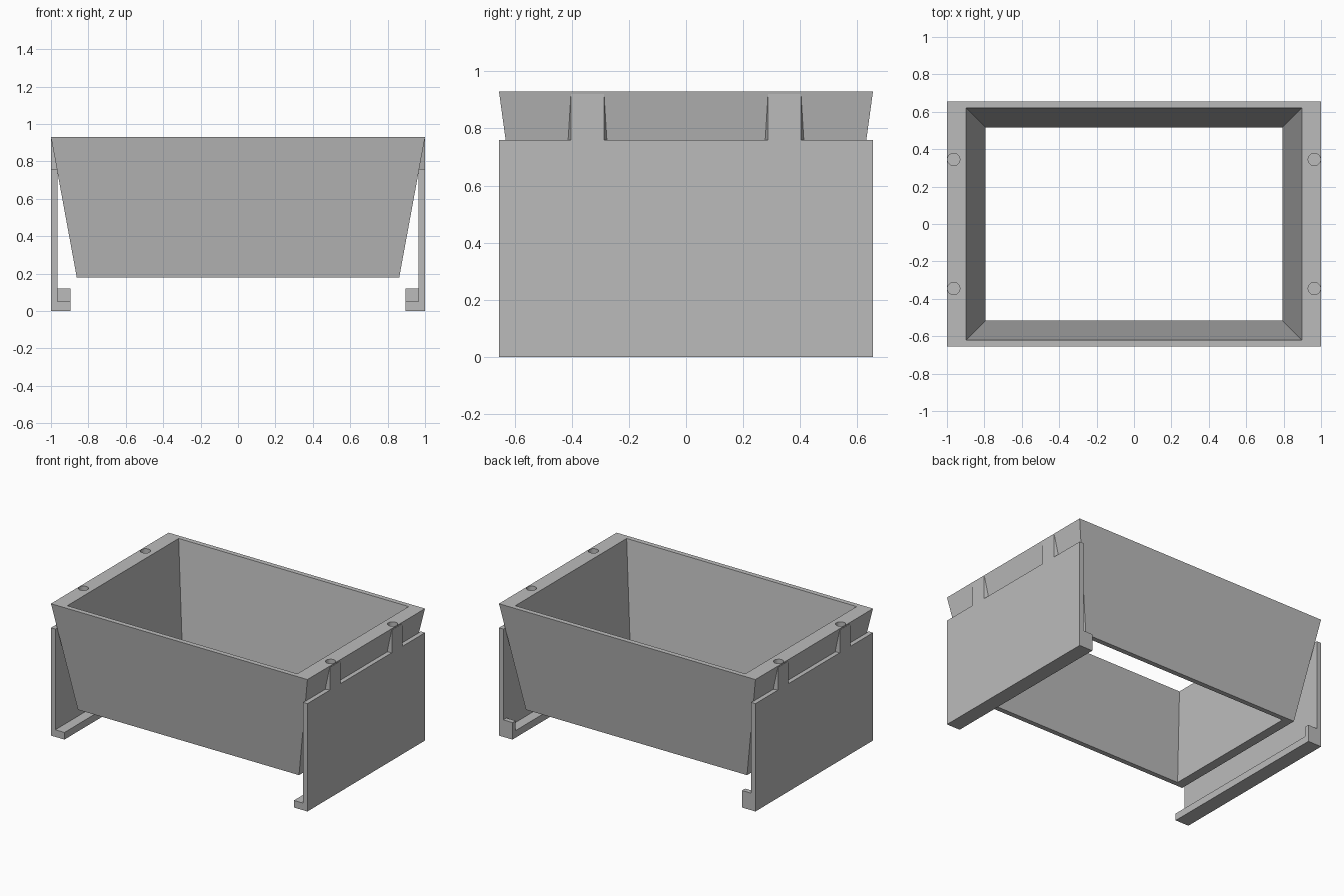
import bpy
import bmesh

cube = bpy.data.objects.get("Cube")
if cube:
    bpy.data.objects.remove(cube, do_unlink=True)

grey = bpy.data.materials.new("light grey")
grey.use_nodes = True
colour = (0.5, 0.5, 0.5, 1)
grey.diffuse_color = colour
grey.node_tree.nodes["Principled BSDF"].inputs["Base Color"].default_value = colour


def finish(name, bm):
    bmesh.ops.recalc_face_normals(bm, faces=bm.faces)
    mesh = bpy.data.meshes.new(name)
    bm.to_mesh(mesh)
    bm.free()
    mesh.materials.append(grey)
    obj = bpy.data.objects.new(name, mesh)
    bpy.context.collection.objects.link(obj)
    return obj


def prism(name, points, offset):
    """Extrude a closed 3D outline along an offset."""
    bm = bmesh.new()
    face = bm.faces.new([bm.verts.new(p) for p in points])
    result = bmesh.ops.extrude_face_region(bm, geom=[face], use_keep_orig=True)
    verts = [v for v in result["geom"] if isinstance(v, bmesh.types.BMVert)]
    bmesh.ops.translate(bm, verts=verts, vec=offset)
    return finish(name, bm)


def combine(target, tool, operation):
    mod = target.modifiers.new("combine", "BOOLEAN")
    mod.object = tool
    mod.operation = operation
    mod.solver = "EXACT"
    bpy.context.view_layer.objects.active = target
    bpy.ops.object.modifier_apply(modifier=mod.name)
    bpy.data.objects.remove(tool, do_unlink=True)


DEPTH = 0.655
TOP, BOTTOM, SHELF = 0.93, 0.18, 0.76

# Tapered open hopper: outer and inner rectangular loops
bm = bmesh.new()
loops = []
for x, y, z in ((1, DEPTH, TOP), (0.862, 0.552, BOTTOM),
                (0.795, 0.517, BOTTOM), (0.897, 0.62, TOP)):
    loops.append([bm.verts.new((sx * x, sy * y, z))
                  for sx, sy in ((-1, -1), (1, -1), (1, 1), (-1, 1))])
for a, b in zip(loops, loops[1:] + loops[:1]):
    for i in range(4):
        j = (i + 1) % 4
        bm.faces.new((a[i], a[j], b[j], b[i]))
hopper = finish("hopper", bm)

# Drafted ribs above the side panels, and round sockets in the rim
for side in (1, -1):
    for y in (-0.345, 0.345):
        outline = [(side * x, y + dy, SHELF) for x, dy in
                   ((1, -0.0575), (1, 0.0575), (0.95, 0.074), (0.95, -0.074))]
        combine(hopper, prism("rib", outline, (0, 0, 0.16)), "UNION")
for side in (1, -1):
    for y in (-0.345, 0.345):
        bpy.ops.mesh.primitive_cylinder_add(
            vertices=32, radius=0.033, depth=0.12, location=(side * 0.964, y, TOP))
        cutter = bpy.context.object
        cutter.hide_render = True
        cutter.data.materials.append(grey)
        combine(hopper, cutter, "DIFFERENCE")

# Side panels with an inward foot and a stop at the back end
for side, label in ((1, "left"), (-1, "right")):
    section = ((1, 0), (1, SHELF), (0.966, SHELF), (0.966, 0.05), (0.895, 0.05), (0.895, 0))
    prism(label + "_side_panel", [(side * x, -DEPTH, z) for x, z in section],
          (0, 2 * DEPTH, 0))
    stop = ((0.966, 0.05), (0.966, 0.12), (0.895, 0.12), (0.895, 0.05))
    prism(label + "_foot_stop", [(side * x, DEPTH, z) for x, z in stop], (0, -0.035, 0))
